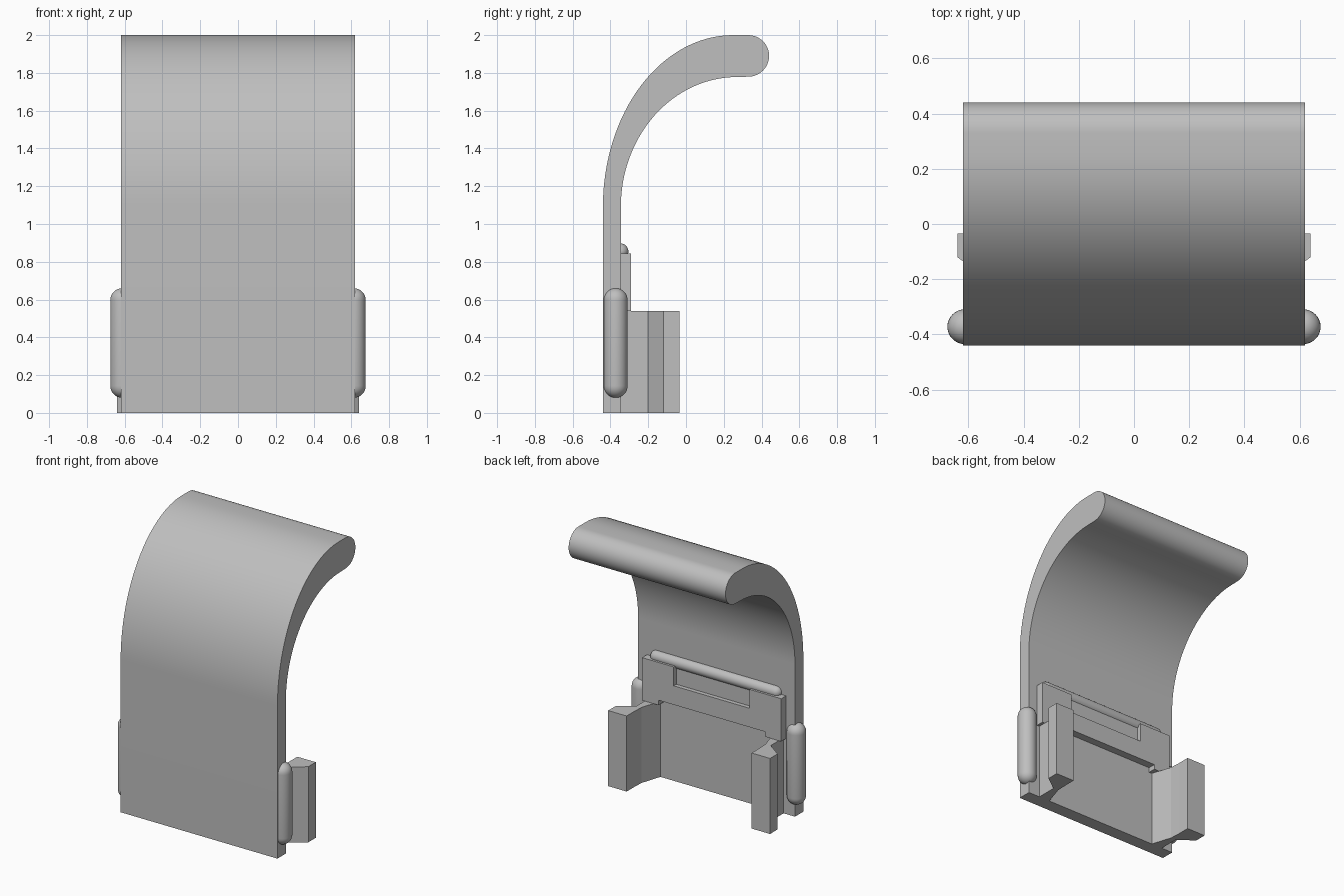
import bpy, bmesh, math
from mathutils import Matrix, Vector

if "Cube" in bpy.data.objects:
    bpy.data.objects.remove(bpy.data.objects["Cube"], do_unlink=True)

grey = bpy.data.materials.new("mid grey")
grey.use_nodes = True
colour = (0.52, 0.52, 0.52, 1)
grey.diffuse_color = colour
grey.node_tree.nodes["Principled BSDF"].inputs["Base Color"].default_value = colour


def finish(bm, name, smooth=False):
    bmesh.ops.recalc_face_normals(bm, faces=bm.faces)
    mesh = bpy.data.meshes.new(name)
    bm.to_mesh(mesh)
    bm.free()
    mesh.materials.append(grey)
    obj = bpy.data.objects.new(name, mesh)
    bpy.context.collection.objects.link(obj)
    if smooth:
        bpy.ops.object.select_all(action="DESELECT")
        obj.select_set(True)
        bpy.context.view_layer.objects.active = obj
        bpy.ops.object.shade_smooth_by_angle(angle=math.radians(35))
    return obj


def extrude(name, points, offset, smooth=False):
    """Close a planar outline and extrude it by an offset."""
    bm = bmesh.new()
    face = bm.faces.new([bm.verts.new(p) for p in points])
    result = bmesh.ops.extrude_face_region(bm, geom=[face], use_keep_orig=True)
    verts = [g for g in result["geom"] if isinstance(g, bmesh.types.BMVert)]
    bmesh.ops.translate(bm, verts=verts, vec=offset)
    return finish(bm, name, smooth)


def capsule(name, centre, radius, length, along_x=False):
    """Round-ended rod, made by stretching a sphere around its equator."""
    bm = bmesh.new()
    bmesh.ops.create_uvsphere(bm, u_segments=32, v_segments=16, radius=radius)
    half = length / 2 - radius
    equator = [e for e in bm.edges if all(abs(v.co.z) < 1e-5 for v in e.verts)]
    bmesh.ops.split_edges(bm, edges=equator)
    for f in bm.faces:
        shift = math.copysign(half, f.calc_center_median().z)
        for v in f.verts:
            v.tag = shift > 0
    for v in bm.verts:
        v.co.z += half if v.tag else -half
    rims = [e for e in bm.edges if e.is_boundary]
    bmesh.ops.bridge_loops(bm, edges=rims)
    turn = Matrix.Rotation(math.pi / 2, 4, "Y") if along_x else Matrix()
    bmesh.ops.transform(bm, matrix=Matrix.Translation(centre) @ turn, verts=bm.verts)
    return finish(bm, name, True)


def arc(cy, cz, ry, rz, start, end, steps):
    for i in range(steps + 1):
        a = math.radians(start + (end - start) * i / steps)
        yield cy + ry * math.cos(a), cz + rz * math.sin(a)


# Curved panel with a thick rolled lip
profile = [(-0.44, 0)]
profile += arc(0.25, 1.09, 0.69, 0.91, 180, 90, 32)
profile += arc(0.33, 1.89, 0.11, 0.11, 90, -90, 20)
profile += arc(0.27, 1.09, 0.615, 0.688, 90, 180, 32)
profile += [(-0.345, 0)]
extrude("curved_panel", [(-0.62, y, z) for y, z in profile], (1.24, 0, 0), True)

# Rounded side rods and clip arms with outward hooks
clip = [(0.442, -0.35), (0.49, -0.2), (0.494, -0.12), (0.494, -0.035),
        (0.64, -0.035), (0.64, -0.12), (0.53, -0.2), (0.53, -0.35)]
for side, label in ((1, "left"), (-1, "right")):
    capsule(label + "_side_rod", (side * 0.613, -0.372, 0.37), 0.063, 0.58)
    extrude(label + "_clip_arm", [(side * x, y, 0) for x, y in clip], (0, 0, 0.54))

# Stepped back plate, with raised ends around a shallow recess
half_outline = [(0.3, 0.71), (0.3, 0.845), (0.55, 0.845), (0.55, 0.54),
                (0.42, 0.54), (0.42, 0.575)]
outline = half_outline + [(-x, z) for x, z in reversed(half_outline)]
extrude("back_plate", [(x, -0.35, z) for x, z in outline], (0, 0.06, 0))
recess = [(-0.3, 0.71), (0.3, 0.71), (0.3, 0.845), (-0.3, 0.845)]
extrude("recess_panel", [(x, -0.35, z) for x, z in recess], (0, 0.03, 0))

# Round bar above the back plate
capsule("back_bar", (0, -0.347, 0.855), 0.042, 1.03, True)
